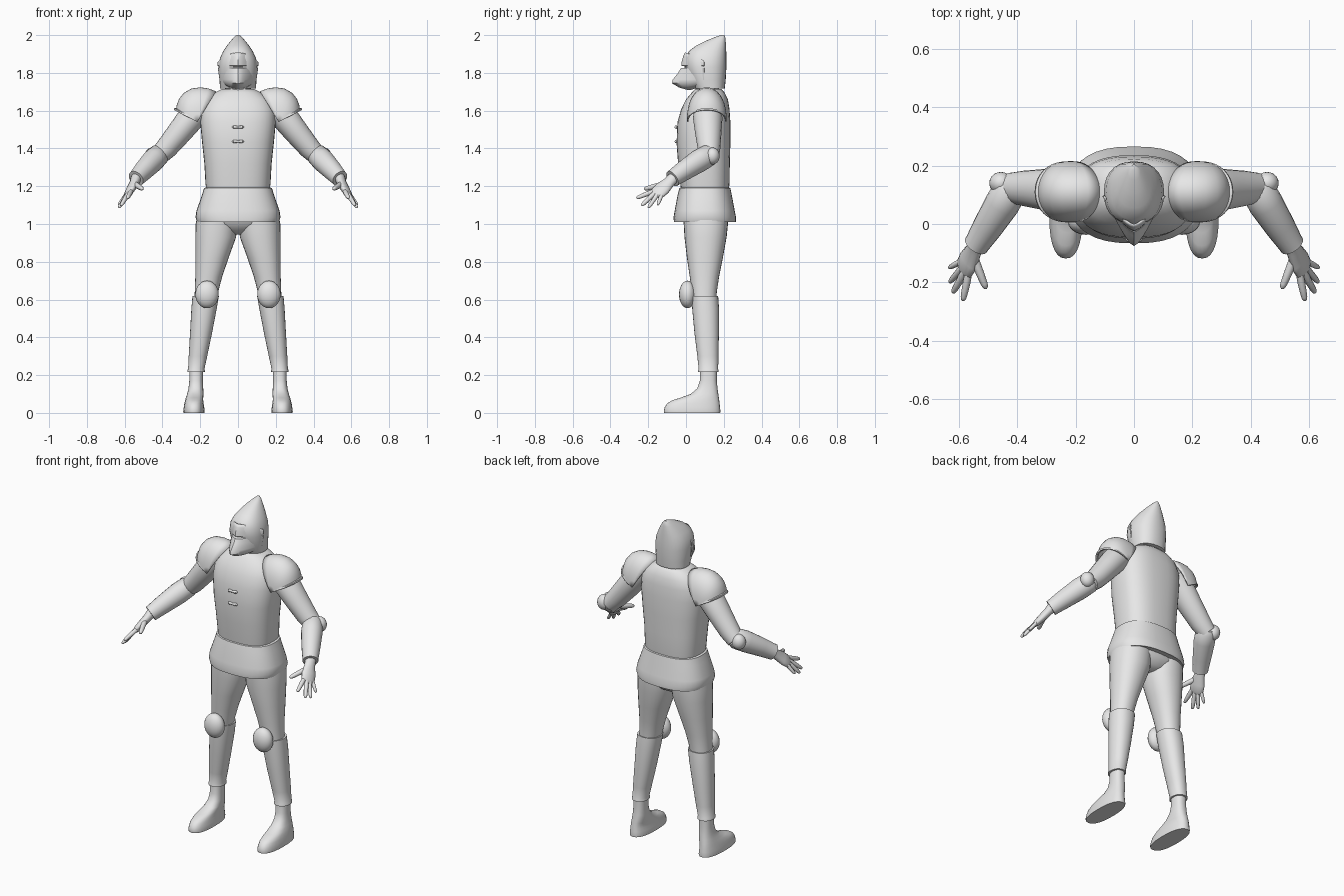
import bpy, bmesh, math
from mathutils import Vector as V

mat = bpy.data.materials.new("pale grey metal")
mat.diffuse_color = (0.8, 0.8, 0.8, 1)
TAU = 2 * math.pi


def loft(name, rings, closed=True, caps=True, mirror=False, thick=0, subdiv=0, angle=45):
    """Skin a list of point rings into one smooth object."""
    bm = bmesh.new()
    vs = [[bm.verts.new(p) for p in r] for r in rings]
    n = len(rings[0])
    for a, b in zip(vs, vs[1:]):
        for i in range(n if closed else n - 1):
            j = (i + 1) % n
            bm.faces.new((a[i], a[j], b[j], b[i]))
    if caps and closed:
        bm.faces.new(vs[0])
        bm.faces.new(vs[-1])
    bmesh.ops.remove_doubles(bm, verts=bm.verts, dist=0.0005)
    bmesh.ops.recalc_face_normals(bm, faces=bm.faces)
    me = bpy.data.meshes.new(name)
    bm.to_mesh(me)
    bm.free()
    me.materials.append(mat)
    for p in me.polygons:
        p.use_smooth = True
    me.set_sharp_from_angle(angle=math.radians(angle))
    ob = bpy.data.objects.new(name, me)
    bpy.context.collection.objects.link(ob)
    if thick:
        m = ob.modifiers.new("thickness", 'SOLIDIFY')
        m.thickness, m.offset = thick, -1
    if mirror:
        ob.modifiers.new("mirror", 'MIRROR').use_clip = False
    return ob


def spow(v, e):
    return math.copysign(abs(v) ** e, v)


def slices(rows, p=2.0, n=28):
    """Horizontal superellipse rings from rows of (z, centre x, radius x, front y, back y)."""
    return [[V((cx + rx * spow(math.cos(TAU * i / n), 2 / p),
                (y0 + y1) / 2 + (y1 - y0) / 2 * spow(math.sin(TAU * i / n), 2 / p), z))
             for i in range(n)] for z, cx, rx, y0, y1 in rows]


def tube(pts, wide=(0, 0, 1), n=14):
    """Rings along a path of (x, y, z, radius wide, radius thin)."""
    ps = [V(p[:3]) for p in pts]
    out = []
    for k, p in enumerate(pts):
        t = (ps[min(k + 1, len(ps) - 1)] - ps[max(k - 1, 0)]).normalized()
        u = V(wide)
        u = (u - t * u.dot(t)).normalized()
        v = t.cross(u)
        out.append([ps[k] + u * p[3] * math.cos(TAU * i / n) + v * p[4] * math.sin(TAU * i / n)
                    for i in range(n)])
    return out


def ball(name, c, r, mirror=True):
    rows = []
    for k in range(13):
        a = math.pi * k / 12
        s = max(math.sin(a), 0.001)
        rows.append((c[2] - r[2] * math.cos(a), c[0], r[0] * s, c[1] - r[1] * s, c[1] + r[1] * s))
    return loft(name, slices(rows, n=20), mirror=mirror)


# torso armour and flared waist skirt
loft("breastplate", slices([
    (1.17, 0, .165, -.025, .225), (1.21, 0, .172, -.03, .23), (1.32, 0, .178, -.042, .232),
    (1.43, 0, .19, -.05, .235), (1.54, 0, .2, -.045, .235), (1.61, 0, .195, -.025, .23),
    (1.66, 0, .17, .0, .222), (1.695, 0, .125, .03, .205), (1.715, 0, .085, .05, .185)], 2.6, 36))
loft("waist_skirt", slices([
    (1.195, 0, .168, -.022, .222), (1.19, 0, .18, -.035, .235), (1.15, 0, .192, -.045, .243),
    (1.07, 0, .22, -.06, .258), (1.035, 0, .225, -.066, .265), (1.01, 0, .216, -.064, .264),
    (1.02, 0, .19, -.035, .235)], 2.5, 36))
loft("pelvis", slices([
    (1.08, 0, .2, -.03, .23), (1.0, 0, .19, -.01, .22), (.96, 0, .11, .03, .19),
    (.945, 0, .03, .06, .16)], 2.3))

# two chest clasps
for z in (1.437, 1.513):
    loft("chest_clasp", tube([(-.026, -.046, z, .006, .006), (-.022, -.052, z, .009, .009),
                              (.0, -.054, z, .006, .006), (.022, -.052, z, .009, .009),
                              (.026, -.046, z, .006, .006)], n=10))

# neck and helmet bowl leaning back to a rear peak
loft("neck", slices([(1.66, 0, .07, .05, .18), (1.78, 0, .065, .05, .17)]))
loft("helmet_bowl", slices([
    (1.717, 0, .095, .045, .205), (1.76, 0, .098, .02, .21), (1.83, 0, .103, .0, .214),
    (1.88, 0, .095, .0, .214), (1.915, 0, .078, .015, .213), (1.945, 0, .058, .055, .212),
    (1.97, 0, .038, .105, .21), (1.988, 0, .022, .15, .208), (2.0, 0, .008, .185, .203)], 2.3))

# pointed visor with an eye slit, wrapped round the front of the bowl
visor = []
for z, rx, yf, drop in ((1.708, .07, .015, -.03), (1.722, .088, -.035, -.025), (1.745, .094, -.075, -.01),
                        (1.765, .098, -.07, 0), (1.80, .103, -.042, 0), (1.825, .107, -.027, 0),
                        (1.828, .1, -.006, 0), (1.834, .1, -.006, 0), (1.838, .108, -.025, 0),
                        (1.865, .108, -.022, .01), (1.89, .106, -.014, .03), (1.908, .103, -.006, .045)):
    ring = []
    for i in range(25):
        s = math.sin(math.pi * (i / 24 - .5))
        ring.append(V((rx * s, .095 - (.095 - yf) * (1 - abs(s) ** 1.5), z - drop * s * s)))
    visor.append(ring)
loft("visor", visor, closed=False, thick=.006, angle=40)

# shoulder plates: arches fanned about a hinge below the shoulder
fan = []
for deg, r in ((121, .19), (108, .187), (95, .184), (80, .18), (65, .17), (52, .157),
               (40, .142), (33, .134), (31, .142), (27, .14)):
    a = math.radians(deg)
    ring = []
    for i in range(21):
        t = math.pi * i / 20
        h = r * math.sin(t) ** .8
        ring.append(V((.215 + h * math.cos(a), .11 - .105 * math.cos(t), 1.54 + h * math.sin(a))))
    fan.append(ring)
loft("shoulder_plate", fan, closed=False, mirror=True, thick=.008)

# arms
loft("upper_arm", tube([(.19, .115, 1.63, .07, .07), (.25, .115, 1.56, .078, .072),
                        (.31, .118, 1.485, .07, .066), (.38, .122, 1.4, .06, .058),
                        (.425, .125, 1.355, .05, .05)], (0, 1, 0), 20), mirror=True)
ball("elbow_guard", (.455, .14, 1.36), (.04, .038, .045))
loft("forearm_guard", tube([(.412, .14, 1.375, .042, .042), (.42, .122, 1.365, .058, .058),
                            (.45, .07, 1.335, .061, .06), (.5, -.01, 1.283, .053, .052),
                            (.535, -.065, 1.245, .046, .044), (.54, -.072, 1.24, .046, .044)],
                           n=20), mirror=True)

# hands: flat palm, four fingers and a thumb
loft("palm", tube([(.535, -.06, 1.25, .03, .03), (.548, -.09, 1.22, .032, .024),
                   (.565, -.125, 1.188, .044, .022), (.58, -.152, 1.163, .042, .018),
                   (.586, -.163, 1.152, .03, .01)], (-.02, -.065, .01), 16), mirror=True)
for name, knuckle, tip, r in (("index_finger", (.568, -.18, 1.17), (.585, -.263, 1.137), .012),
                              ("middle_finger", (.58, -.166, 1.162), (.62, -.236, 1.097), .012),
                              ("ring_finger", (.586, -.148, 1.16), (.631, -.2, 1.085), .011),
                              ("little_finger", (.585, -.125, 1.165), (.633, -.15, 1.1), .010),
                              ("thumb", (.55, -.11, 1.213), (.505, -.222, 1.185), .014)):
    a, b = V(knuckle), V(tip)
    path = [(*a.lerp(b, f), r * k, r * k)
            for f, k in ((-.15, 1), (.2, 1.1), (.55, 1), (.85, .85), (.96, .6), (1, .15))]
    loft(name, tube(path, (.3, .1, 1), 10), mirror=True)

# legs
loft("thigh", slices([
    (1.08, .11, .1, -.015, .225), (1.0, .114, .11, -.012, .222), (.93, .118, .108, -.008, .215),
    (.82, .138, .088, .005, .195), (.72, .155, .071, .02, .175), (.64, .167, .062, .03, .163),
    (.56, .178, .055, .035, .16)], 2.2), mirror=True)
ball("knee_guard", (.164, .008, .627), (.062, .045, .073))
loft("shin_guard", slices([
    (.618, .17, .06, .035, .16), (.62, .171, .07, .03, .17), (.55, .18, .067, .033, .175),
    (.42, .196, .058, .045, .174), (.3, .212, .049, .06, .172), (.232, .221, .043, .067, .17),
    (.225, .222, .046, .064, .173), (.217, .222, .046, .064, .173),
    (.216, .222, .038, .07, .165)], 2.2), mirror=True)

# boots
loft("boot", slices([
    (.23, .221, .036, .075, .163), (.17, .222, .036, .073, .163), (.13, .223, .039, .06, .167),
    (.1, .226, .043, .025, .171), (.08, .23, .046, -.03, .174), (.066, .232, .048, -.075, .176),
    (.05, .233, .051, -.1, .178), (.03, .233, .054, -.113, .18), (.01, .233, .057, -.118, .182),
    (0, .233, .056, -.116, .181)], 2.4), mirror=True)
